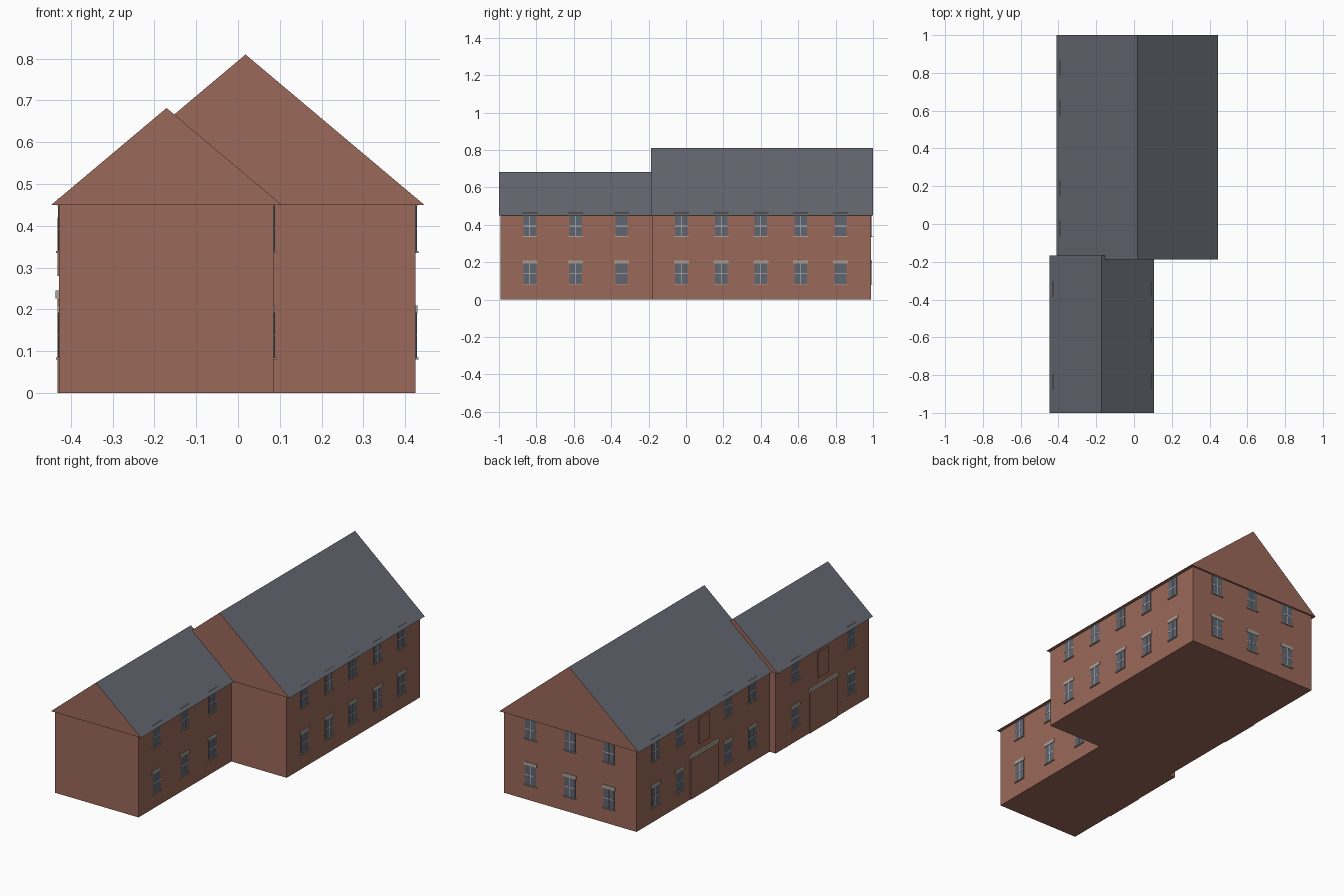
import bpy
from math import pi
from mathutils import Matrix, Vector

cube = bpy.data.objects.get("Cube")
if cube:
    bpy.data.objects.remove(cube, do_unlink=True)


def material(name, rgb):
    m = bpy.data.materials.new(name)
    m.use_nodes = True
    m.diffuse_color = (*rgb, 1)
    m.node_tree.nodes["Principled BSDF"].inputs["Base Color"].default_value = (*rgb, 1)
    return m


BRICK = material("brick", (0.33, 0.14, 0.10))
SLATE = material("slate", (0.125, 0.135, 0.16))
GLASS = material("window glass", (0.115, 0.13, 0.16))
STONE = material("pale stone", (0.40, 0.36, 0.30))
WHITE = material("white paint", (0.62, 0.62, 0.62))


def mesh_object(name, verts, faces, *mats):
    me = bpy.data.meshes.new(name)
    me.from_pydata(verts, [], faces)
    for m in mats:
        me.materials.append(m)
    ob = bpy.data.objects.new(name, me)
    bpy.context.collection.objects.link(ob)
    return ob


BOX_FACES = [(0, 1, 3, 2), (4, 6, 7, 5), (0, 4, 5, 1),
             (2, 3, 7, 6), (0, 2, 6, 4), (1, 5, 7, 3)]


def box(name, xs, ys, zs, mat, frame=Matrix()):
    verts = [frame @ Vector((x, y, z)) for x in xs for y in ys for z in zs]
    return mesh_object(name, verts, BOX_FACES, mat)


def gable_roof(name, xs, ys, eaves, ridge):
    """Triangular prism: slate slopes, brick gables and soffit."""
    mid = sum(xs) / 2
    verts = [(x, y, z) for y in ys
             for x, z in ((xs[0], eaves), (xs[1], eaves), (mid, ridge))]
    faces = [(0, 1, 2), (3, 5, 4), (0, 3, 4, 1), (1, 4, 5, 2), (0, 2, 5, 3)]
    ob = mesh_object(name, verts, faces, BRICK, SLATE)
    for p in ob.data.polygons:
        p.material_index = int(p.normal.z > 0.1)


def wall_frame(x, y, turn):
    """Local x runs along the wall, local -y points outward."""
    return Matrix.Translation((x, y, 0)) @ Matrix.Rotation(turn, 4, "Z")


def window(name, frame, z):
    half, height = 0.033, 0.107
    box(name + "_glass", (-half, half), (-0.002, 0.002), (z, z + height), GLASS, frame)
    mid = z + height / 2
    box(name + "_rail", (-half, half), (-0.003, 0), (mid - 0.002, mid + 0.002), WHITE, frame)
    box(name + "_bar", (-0.001, 0.001), (-0.003, 0), (z, z + height), WHITE, frame)
    box(name + "_sill", (-0.038, 0.038), (-0.007, 0), (z - 0.005, z), STONE, frame)
    box(name + "_lintel", (-0.04, 0.04), (-0.004, 0),
        (z + height, z + height + 0.018), STONE, frame)


def window_column(name, frame):
    window(name + "_lower_window", frame, 0.085)
    window(name + "_upper_window", frame, 0.34)


def entrance(name, frame):
    box(name + "_door_panel", (-0.12, 0.12), (-0.004, 0), (0, 0.225), BRICK, frame)
    box(name + "_canopy", (-0.125, 0.125), (-0.009, 0), (0.226, 0.245), STONE, frame)
    box(name + "_stair_panel", (-0.048, 0.048), (-0.004, 0), (0.28, 0.42), BRICK, frame)


# Walls and roofs of the two blocks
EAVES = 0.45
box("main_walls", (-0.39, 0.425), (-0.18, 0.99), (0, EAVES), BRICK)
box("wing_walls", (-0.428, 0.085), (-0.993, -0.175), (0, EAVES), BRICK)
gable_roof("main_roof", (-0.41, 0.446), (-0.187, 1), EAVES, 0.81)
gable_roof("wing_roof", (-0.447, 0.105), (-1, -0.168), EAVES, 0.682)

# Long sides: windows on the left, windows either side of a door on the right
main_rows = [-0.025, 0.188, 0.40, 0.613, 0.826]
wing_rows = [-0.835, -0.59, -0.345]
for block, rows, left, right in (("main", main_rows, 0.425, -0.39),
                                 ("wing", wing_rows, 0.085, -0.428)):
    for i, y in enumerate(rows):
        window_column(f"{block}_left_{i}", wall_frame(left, y, pi / 2))
        frame = wall_frame(right, y, -pi / 2)
        if i == len(rows) // 2:
            entrance(block, frame)
        else:
            window_column(f"{block}_right_{i}", frame)

# Back gable wall
for i, x in enumerate((-0.22, 0.018, 0.26)):
    window_column(f"back_{i}", wall_frame(x, 0.99, pi))
